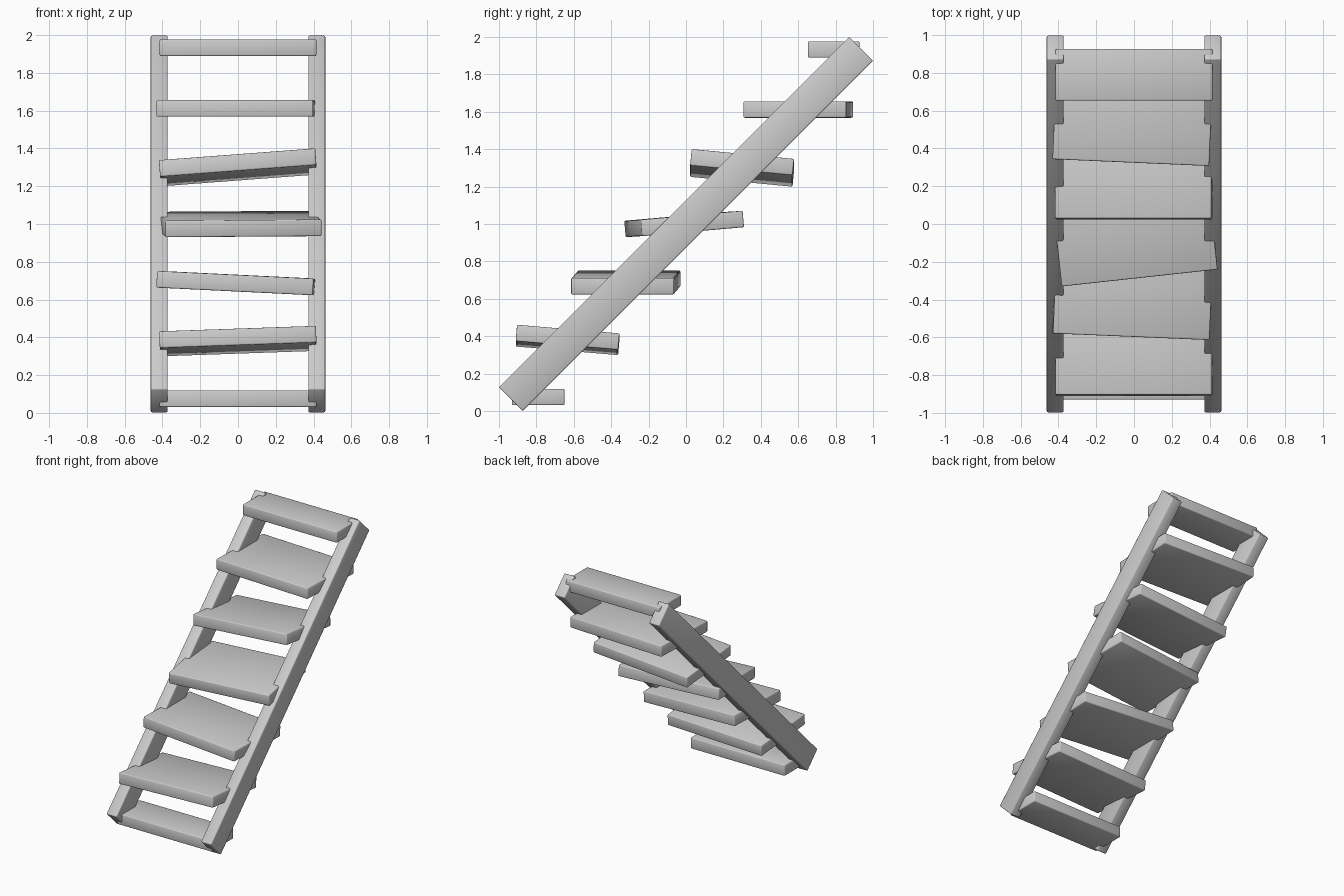
import bpy
from math import radians, sqrt

if "Cube" in bpy.data.objects:
    bpy.data.objects.remove(bpy.data.objects["Cube"])


def plank(name, size, loc, rot):
    """Slightly bevelled, smooth-shaded board."""
    bpy.ops.mesh.primitive_cube_add(size=1, location=loc)
    ob = bpy.context.object
    ob.name = name
    ob.scale = size
    bpy.ops.object.transform_apply(location=False, rotation=False, scale=True)
    ob.rotation_euler = [radians(a) for a in rot]
    bev = ob.modifiers.new("soft_edges", 'BEVEL')
    bev.width = 0.007
    bev.segments = 2
    bpy.ops.object.shade_smooth()
    return ob


# Two side stringers leaning at 45 degrees
for side, sx in (("left", -1), ("right", 1)):
    plank(side + "_stringer", (0.09, 1.873 * sqrt(2), 0.127 * sqrt(2)),
          (sx * 0.417, 0, 1), (45, 0, 0))

# Treads, bottom to top: depth, x, y, z, pitch, roll, yaw
treads = [
    (0.28, 0, -0.79, 0.075, 0, 0, 0),
    (0.55, 0, -0.633, 0.38, -4.8, -2, 0),
    (0.55, -0.005, -0.322, 0.687, 0, 2.8, -2.4),
    (0.55, 0, -0.01, 1.0, 5, -0.4, 6.2),
    (0.55, 0, 0.30, 1.30, -5.5, -4.3, 0),
    (0.55, -0.005, 0.60, 1.612, 0, 0, -2.5),
    (0.275, 0, 0.79, 1.933, 0, 0, 0),
]
for i, (depth, x, y, z, pitch, roll, yaw) in enumerate(treads, 1):
    plank(f"tread_{i}", (0.83, depth, 0.088), (x, y, z), (pitch, roll, yaw))
